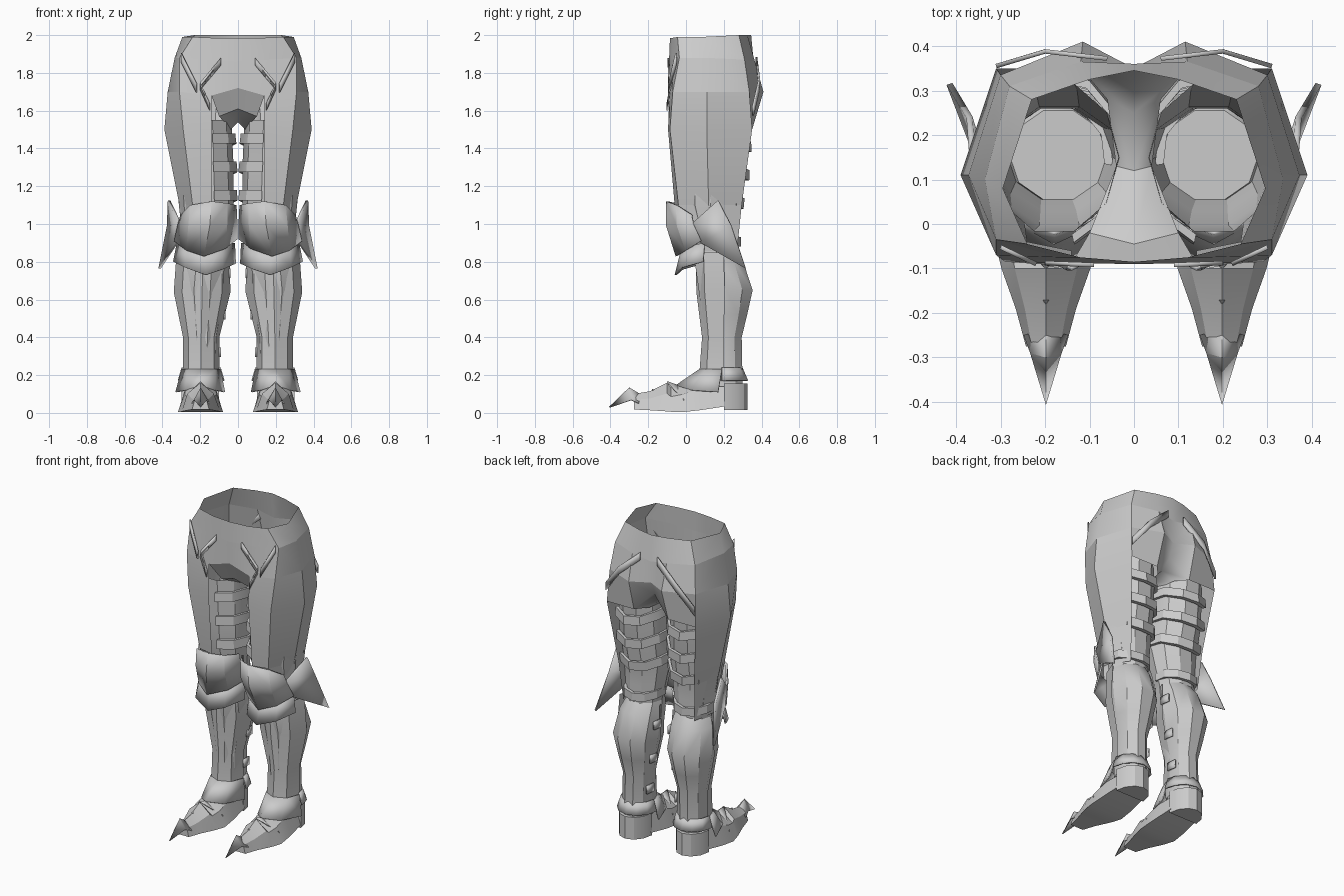
import bpy, bmesh
from math import sin, cos, radians

cube = bpy.data.objects.get("Cube")
if cube:
    bpy.data.objects.remove(cube)

GREY = (0.6, 0.6, 0.6, 1)
mat = bpy.data.materials.new("plain_grey")
mat.use_nodes = True
mat.diffuse_color = GREY
mat.node_tree.nodes["Principled BSDF"].inputs["Base Color"].default_value = GREY


def part(name, verts, faces, thick=0, angle=32):
    """Mesh for the left half, mirrored across x."""
    mesh = bpy.data.meshes.new(name)
    mesh.from_pydata(verts, [], faces)
    bm = bmesh.new()
    bm.from_mesh(mesh)
    bmesh.ops.remove_doubles(bm, verts=bm.verts, dist=0.0005)
    bmesh.ops.recalc_face_normals(bm, faces=bm.faces)
    bm.to_mesh(mesh)
    bm.free()
    mesh.materials.append(mat)
    mesh.shade_smooth()
    mesh.set_sharp_from_angle(angle=radians(angle))
    obj = bpy.data.objects.new(name, mesh)
    bpy.context.collection.objects.link(obj)
    if thick:
        solid = obj.modifiers.new("Thickness", 'SOLIDIFY')
        solid.thickness = thick
        solid.offset = 0
    obj.modifiers.new("Mirror", 'MIRROR')
    return obj


def sheet(name, rows, closed=False, caps=(), **kw):
    """Quads between rows of points; closed rows may be capped."""
    n = len(rows[0])
    faces = []
    for r in range(len(rows) - 1):
        for c in range(n if closed else n - 1):
            d = (c + 1) % n
            faces.append((r * n + c, r * n + d, (r + 1) * n + d, (r + 1) * n + c))
    for r in caps:
        r %= len(rows)
        faces.append(tuple(range(r * n, r * n + n)))
    return part(name, [p for row in rows for p in row], faces, **kw)


def arc(cx, cy, rx, ry, z, a0=0, a1=360, n=10, dip=0):
    """Elliptical arc; dip lowers its middle into a V."""
    count = n if a1 - a0 == 360 else n + 1
    pts = []
    for i in range(count):
        a = radians(a0 + (a1 - a0) * i / n)
        sag = dip * max(0, sin(a)) ** 2
        pts.append((cx + rx * cos(a), cy + ry * sin(a), z - sag))
    return pts


# Waistband and hips, open at the top
waist_top = [(0, -.085, 1.985), (.12, -.075, 1.985), (.24, -.045, 1.99), (.295, .08, 1.99),
             (.23, .28, 2), (.1, .325, 2), (0, .345, 2)]
waist_low = [(0, -.09, 1.86), (.17, -.075, 1.87), (.31, -.035, 1.88), (.335, .1, 1.88),
             (.28, .31, 1.87), (.12, .365, 1.86), (0, .36, 1.84)]
hip = [(0, -.085, 1.72), (.14, -.088, 1.68), (.31, -.07, 1.7), (.372, .11, 1.7),
       (.3, .335, 1.7), (.115, .41, 1.7), (0, .35, 1.7)]
thigh_top = [(.14, -.095, 1.5), (.29, -.085, 1.5), (.39, .11, 1.5), (.31, .35, 1.5)]
thigh_low = [(.14, -.06, 1.1), (.24, -.04, 1.1), (.31, .12, 1.1), (.265, .295, 1.1)]
sheet("waistband", [waist_top, waist_low])
sheet("hip_shell", [waist_low, hip])

# Thigh plates wrap the outside of each leg
sheet("thigh_plate", [hip[1:5], thigh_top, thigh_low])
sheet("thigh_plate_tail", [thigh_low[1:], [(.25, .03, .93), (.3, .15, .88), (.25, .27, .86)]])
sheet("buttock", [hip[4:6], [(.31, .35, 1.5), (.12, .35, 1.5)]])
sheet("crotch", [
    [hip[0], (0, -.045, 1.61), (0, .12, 1.54), (0, .25, 1.56), (0, .32, 1.62), hip[6]],
    [hip[1], (.1, -.02, 1.57), (.04, .13, 1.5), (.06, .28, 1.5), (.12, .35, 1.5), hip[5]]])

# Belts crossing the hips
def strap(name, path, half):
    sheet(name, [[(x, y, z + s * half) for x, y, z in path] for s in (1, -1)], thick=.01)

strap("front_strap", [(.09, -.092, 1.86), (.2, -.088, 1.73), (.15, -.098, 1.62)], .02)
strap("side_strap", [(.3, -.052, 1.88), (.22, -.09, 1.72)], .025)
strap("back_strap", [(.06, .372, 1.86), (.2, .388, 1.74), (.31, .355, 1.6)], .025)

# Inner legs
LEG = [(1.55, .18, .15, .145, .175), (1.3, .175, .145, .152, .165),
       (1.1, .168, .13, .145, .14), (.98, .17, .145, .13, .12), (.84, .175, .16, .11, .105)]

def leg_at(z):
    for (z1, *a), (z0, *b) in zip(LEG, LEG[1:]):
        if z >= z0:
            t = (z - z0) / (z1 - z0)
            return [v * t + w * (1 - t) for v, w in zip(a, b)]
    return LEG[-1][1:]

sheet("inner_leg", [arc(*r[1:], r[0]) for r in LEG], closed=True)

# Overlapping thigh lames with a dip at the back
for i, z in enumerate((1.48, 1.33, 1.18)):
    rows = []
    for dz, grow in ((0, .004), (0, .018), (-.055, .022), (-.055, .004)):
        cx, cy, rx, ry = leg_at(z + dz)
        rows.append(arc(cx, cy, rx + grow, ry + grow * 1.4, z + dz, 50, 255, 6, .045))
    sheet(f"thigh_lame_{i + 1}", rows)
sheet("knee_back_cuff", [arc(.175, .155, r, r + .005, z, -10, 190, 6, .02)
                         for r, z in ((.11, .95), (.13, .95), (.13, .9), (.11, .9))])

# Knee plates and side wings
sheet("upper_knee_plate", [
    [(.012, .03, 1.1), (.06, -.055, 1.11), (.14, -.1, 1.12), (.25, -.05, 1.1), (.3, .03, 1.05)],
    [(.008, .04, 1.02), (.06, -.05, 1), (.15, -.1, .99), (.26, -.045, .99), (.315, .04, 1)],
    [(.008, .08, .92), (.07, 0, .87), (.18, -.05, .83), (.27, 0, .86), (.335, .08, .91)]],
    thick=.01, angle=20)
sheet("lower_knee_plate", [
    [(.02, .1, .9), (.09, .01, .88), (.18, -.02, .87), (.27, .01, .88), (.32, .1, .9)],
    [(.015, .09, .79), (.08, -.02, .76), (.17, -.055, .73), (.28, -.02, .77), (.34, .09, .8)]],
    thick=.01, angle=20)
part("knee_wing", [(.305, .03, 1), (.365, .17, 1.125), (.37, .24, .99), (.415, .315, .765),
                   (.325, .08, .9)], [(0, 1, 2, 4), (4, 2, 3)], thick=.014)

# Boot shaft, calf and keeled shin guard
CALF = [(.87, .17, .155, .11, .105), (.8, .18, .175, .13, .135), (.65, .19, .21, .14, .15),
        (.52, .19, .205, .115, .125), (.4, .19, .195, .09, .105), (.14, .195, .2, .09, .105)]
sheet("calf", [arc(*r[1:], r[0]) for r in CALF], closed=True, caps=(0,))
SHIN = [(.85, .185, .2, .14, .15), (.64, .19, .205, .15, .15),
        (.4, .195, .2, .096, .115), (.2, .195, .2, .096, .13)]
sheet("shin_guard", [arc(*r[1:], r[0], 180, 360, 4) for r in SHIN], angle=20)
for i, z in enumerate((.74, .52, .32)):
    cx, half = .19, (.146, .118, .096)[i]
    strap(f"shin_buckle_{i + 1}", [(cx - half, .19, z), (cx - half + .006, .25, z)], .025)

# Ankle flares
sheet("instep_plate", [
    arc(.195, .19, .1, .115, .23, 180, 360, 4),
    [(.072, .17, .11), (.12, .03, .12), (.197, -.05, .145), (.275, .03, .12), (.328, .17, .11)]],
    thick=.008, angle=20)
sheet("heel_flare", [arc(.195, .19, .1, .105, .24, 0, 180, 6),
                     arc(.195, .19, .12, .135, .17, 0, 180, 6)], thick=.008)

# Heel block and pointed foot
sheet("heel", [arc(.2, .2, .1, .125, z, 0, 180, 6) for z in (.015, .155)],
      closed=True, caps=(0, -1))

def foot_section(y, half, top, sole):
    mid = sole + (top - sole) * .62
    return [(.198 + half * f, y, z) for f, z in
            ((-1, sole), (-.7, mid), (0, top), (.7, mid), (1, sole))]

FOOT = [(.21, .1, .2, .035), (.08, .115, .2, .015), (-.02, .12, .155, .004),
        (-.08, .105, .135, .006), (-.1, .1, .16, .008), (-.19, .068, .115, .014),
        (-.275, .045, .1, .018)]
sheet("foot", [foot_section(*s) for s in FOOT], closed=True, caps=(0, -1), angle=25)
part("toe_beak", [(.15, -.25, .05), (.198, -.24, .095), (.246, -.25, .05), (.198, -.3, .132),
                  (.165, -.29, .068), (.231, -.29, .068), (.198, -.405, .03)],
     [(0, 1, 3, 4), (1, 2, 5, 3), (4, 3, 6), (3, 5, 6)], thick=.006, angle=20)
for i, (y, w, z) in enumerate(((-.1, .1, .165), (-.18, .075, .125))):
    part(f"toe_scale_{i + 1}", [(.198 - w, y + .09, z - .1), (.198, y + .07, z - .025),
                                (.198 + w, y + .09, z - .1), (.198, y, z)],
         [(0, 1, 3), (1, 2, 3)], thick=.006, angle=20)
